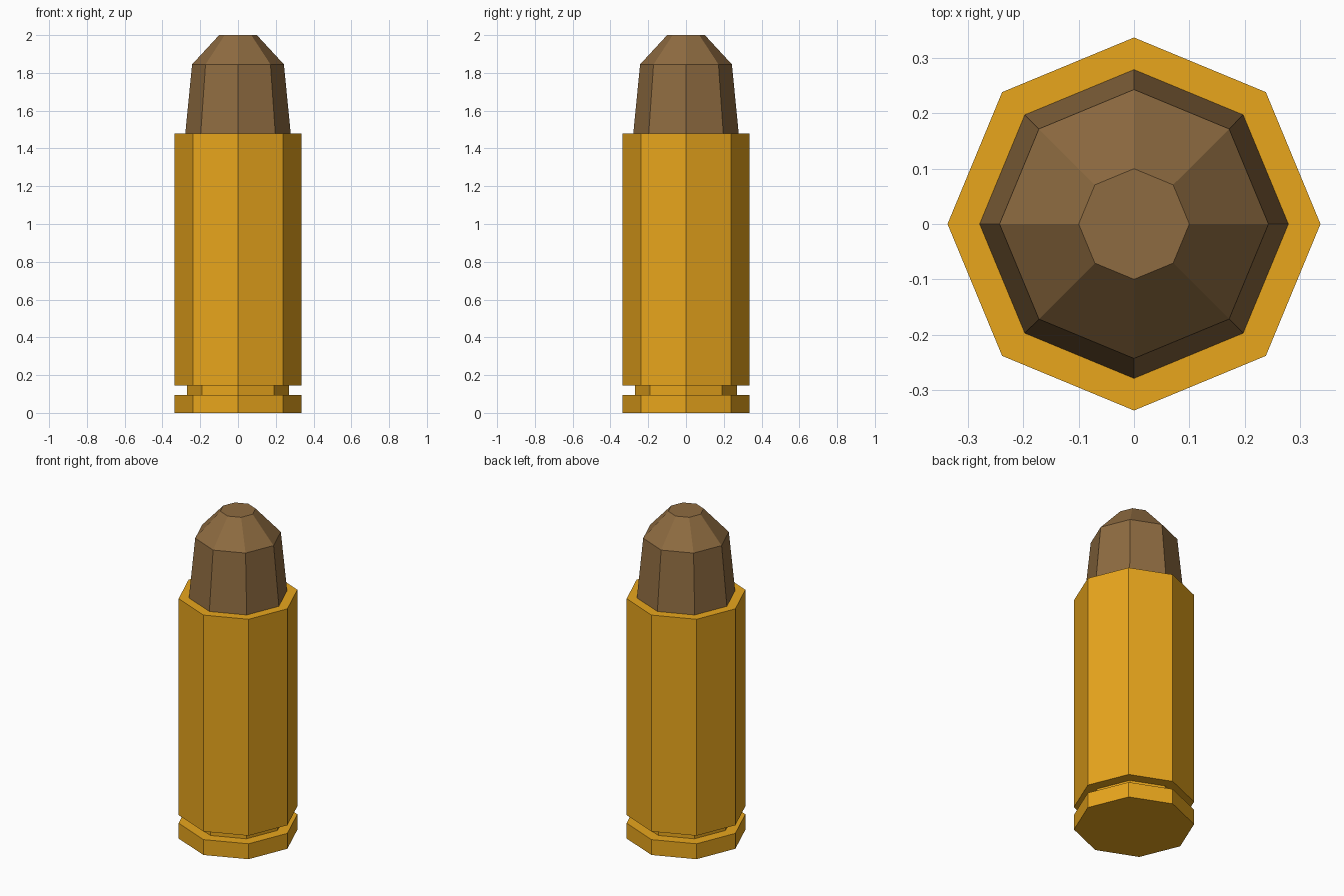
import bpy, bmesh
from math import cos, sin, pi

if "Cube" in bpy.data.objects:
    bpy.data.objects.remove(bpy.data.objects["Cube"])

SIDES = 8


def material(name, color):
    mat = bpy.data.materials.new(name)
    mat.diffuse_color = (*color, 1)
    mat.use_nodes = True
    mat.node_tree.nodes["Principled BSDF"].inputs["Base Color"].default_value = mat.diffuse_color
    return mat


def lathe(name, profile, mat):
    """Stack octagonal rings given as (radius, height), capped at both ends."""
    bm = bmesh.new()
    rings = [[bm.verts.new((r * cos(2 * pi * i / SIDES), r * sin(2 * pi * i / SIDES), z))
              for i in range(SIDES)] for r, z in profile]
    for low, high in zip(rings, rings[1:]):
        for i in range(SIDES):
            j = (i + 1) % SIDES
            bm.faces.new((low[i], low[j], high[j], high[i]))
    bm.faces.new(rings[0][::-1])
    bm.faces.new(rings[-1])
    mesh = bpy.data.meshes.new(name)
    bm.to_mesh(mesh)
    bm.free()
    mesh.materials.append(mat)
    obj = bpy.data.objects.new(name, mesh)
    bpy.context.collection.objects.link(obj)
    return obj


brass = material("brass", (0.81, 0.38, 0.012))
copper = material("copper", (0.27, 0.147, 0.052))

# Casing with rim and extractor groove
lathe("casing", [(0.337, 0), (0.337, 0.095), (0.27, 0.095), (0.27, 0.145),
                 (0.337, 0.145), (0.337, 1.48)], brass)

# Tapered flat-nosed tip seated on the casing mouth
lathe("bullet_tip", [(0.279, 1.48), (0.243, 1.845), (0.1, 2.0)], copper)
